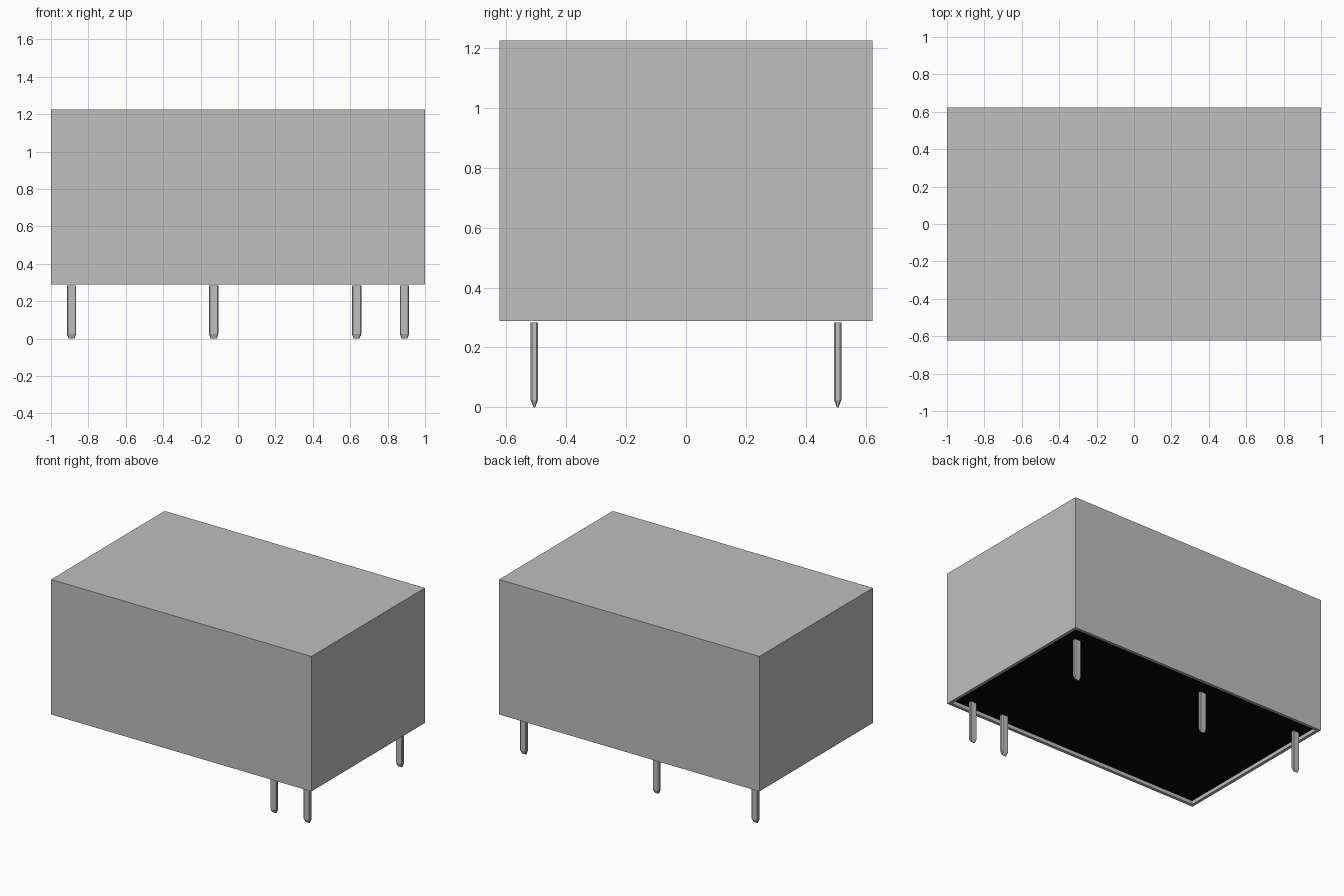
import bpy
import bmesh

cube = bpy.data.objects.get("Cube")
if cube:
    bpy.data.objects.remove(cube, do_unlink=True)


def material(name, rgb, roughness=0.6):
    mat = bpy.data.materials.new(name)
    mat.use_nodes = True
    mat.diffuse_color = (*rgb, 1)
    bsdf = mat.node_tree.nodes["Principled BSDF"]
    bsdf.inputs["Base Color"].default_value = (*rgb, 1)
    bsdf.inputs["Roughness"].default_value = roughness
    return mat


def add_object(name, bm, *mats):
    bmesh.ops.recalc_face_normals(bm, faces=bm.faces)
    mesh = bpy.data.meshes.new(name)
    bm.to_mesh(mesh)
    bm.free()
    for mat in mats:
        mesh.materials.append(mat)
    obj = bpy.data.objects.new(name, mesh)
    bpy.context.collection.objects.link(obj)
    return obj


grey = material("case grey", (0.52, 0.52, 0.52))
metal = material("pin grey", (0.52, 0.52, 0.52))
black = material("base black", (0.002, 0.002, 0.002))

# Case: a plain box with a thin rim around its recessed black underside
HALF_X, HALF_Y, BOTTOM, TOP = 1.0, 0.623, 0.288, 1.226
RIM, RECESS = 0.03, 0.025
bm = bmesh.new()
bmesh.ops.create_cube(bm, size=1)
for v in bm.verts:
    v.co.x *= 2 * HALF_X
    v.co.y *= 2 * HALF_Y
    v.co.z = TOP if v.co.z > 0 else BOTTOM
underside = min(bm.faces, key=lambda f: f.calc_center_median().z)
bmesh.ops.inset_region(bm, faces=[underside], thickness=RIM)
floor = bmesh.ops.extrude_discrete_faces(bm, faces=[underside])["faces"][0]
bmesh.ops.translate(bm, verts=floor.verts, vec=(0, 0, RECESS))
floor.material_index = 1
add_object("case", bm, grey, black)


# Pin: flat bar with chamfered edges, tapering to a blunt wedge at the tip
def pin_ring(bm, x, y, z, w, d, c):
    """Chamfered rectangle of half sizes w and d with corner cut c."""
    outline = [(w, d - c), (w - c, d), (c - w, d), (-w, d - c),
               (-w, c - d), (c - w, -d), (w - c, -d), (w, c - d)]
    return [bm.verts.new((x + px, y + py, z)) for px, py in outline]


def add_pin(name, x, y):
    bm = bmesh.new()
    rings = [pin_ring(bm, x, y, 0.0, 0.016, 0.003, 0.001),
             pin_ring(bm, x, y, 0.025, 0.025, 0.0125, 0.005),
             pin_ring(bm, x, y, 0.283, 0.025, 0.0125, 0.005)]
    for low, high in zip(rings, rings[1:]):
        for i in range(8):
            j = (i + 1) % 8
            bm.faces.new((low[i], low[j], high[j], high[i]))
    bm.faces.new(rings[0])
    bm.faces.new(rings[-1])
    add_object(name, bm, metal)


PIN_Y = 0.507
for name, x, side in (("front_inner_pin", 0.634, -1),
                      ("front_left_pin", 0.89, -1),
                      ("back_left_pin", 0.89, 1),
                      ("back_middle_pin", -0.13, 1),
                      ("back_right_pin", -0.89, 1)):
    add_pin(name, x, side * PIN_Y)
